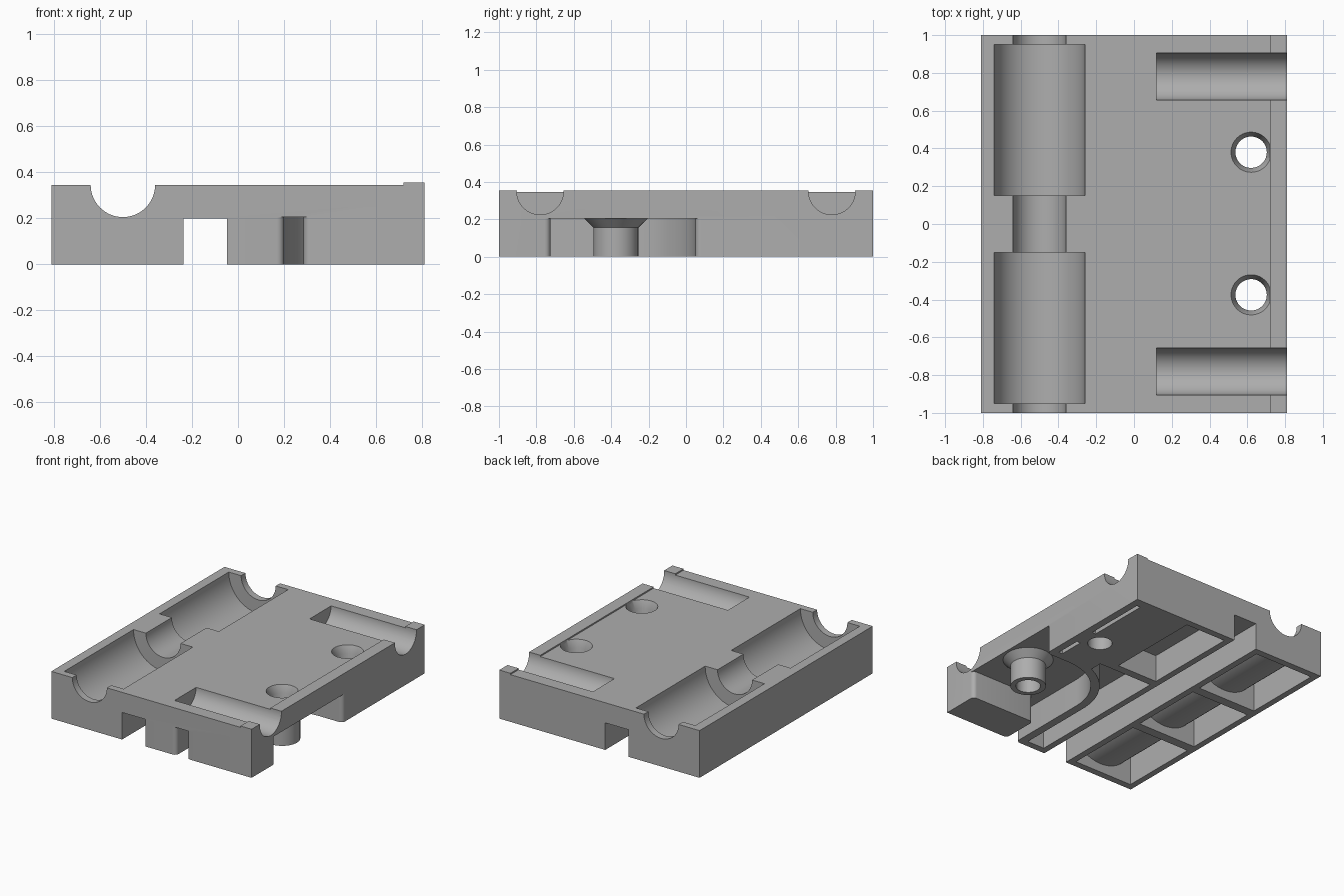
import bpy, bmesh, math
from mathutils import Matrix, Vector

if "Cube" in bpy.data.objects:
    bpy.data.objects.remove(bpy.data.objects["Cube"], do_unlink=True)

grey = bpy.data.materials.new("matte grey")
grey.use_nodes = True
colour = (0.42, 0.42, 0.42, 1)
grey.diffuse_color = colour
grey.node_tree.nodes["Principled BSDF"].inputs["Base Color"].default_value = colour

TOP = 0.345
HOLE_X, BOSS_Y, HOLE_Y = 0.62, -0.375, 0.38


def finish(bm, name):
    bmesh.ops.recalc_face_normals(bm, faces=bm.faces)
    mesh = bpy.data.meshes.new(name)
    bm.to_mesh(mesh)
    bm.free()
    obj = bpy.data.objects.new(name, mesh)
    bpy.context.collection.objects.link(obj)
    mesh.materials.append(grey)
    return obj


def prism(name, outline, z0, z1):
    bm = bmesh.new()
    face = bm.faces.new([bm.verts.new((x, y, z0)) for x, y in outline])
    new = bmesh.ops.extrude_face_region(bm, geom=[face])["geom"]
    bmesh.ops.translate(bm, vec=(0, 0, z1 - z0),
                        verts=[v for v in new if isinstance(v, bmesh.types.BMVert)])
    return finish(bm, name)


def box(name, x0, x1, y0, y1, z0, z1):
    return prism(name, [(x0, y0), (x1, y0), (x1, y1), (x0, y1)], z0, z1)


def rod(name, start, end, r0, r1=None):
    a, b = Vector(start), Vector(end)
    turn = (b - a).to_track_quat('Z', 'Y').to_matrix().to_4x4()
    bm = bmesh.new()
    bmesh.ops.create_cone(bm, cap_ends=True, segments=64, radius1=r0,
                          radius2=r0 if r1 is None else r1, depth=(b - a).length,
                          matrix=Matrix.Translation((a + b) / 2) @ turn)
    return finish(bm, name)


def arc(cx, cy, r, a0, a1, n=6):
    angles = [math.radians(a0 + (a1 - a0) * i / n) for i in range(n + 1)]
    return [(cx + r * math.cos(a), cy + r * math.sin(a)) for a in angles]


def combine(target, tool, operation='DIFFERENCE'):
    mod = target.modifiers.new("combine", 'BOOLEAN')
    mod.operation, mod.solver, mod.object = operation, 'EXACT', tool
    bpy.context.view_layer.objects.active = target
    bpy.ops.object.modifier_apply(modifier=mod.name)
    bpy.data.objects.remove(tool, do_unlink=True)


# Main block
body = box("carriage_plate", -0.81, 0.81, -1, 1, 0, TOP)

# Belt cavity: enters at the front, wraps the boss, leaves on the left side
R = 0.03
path = arc(0.17, -0.97, R, -90, 0)
path += arc(HOLE_X, -0.37, 0.42, 180, 90, 24)
path += arc(0.78, 0.08, R, -90, 0)
path += [(0.9, 0.08), (0.9, -0.755)]
path += arc(0.78, -0.755, R, 0, 90)
path += arc(0.315, -0.755, R, 90, 180)
path += arc(0.315, -0.97, R, 180, 270)
path += [(0.315, -1.1), (0.17, -1.1)]
combine(body, prism("belt_cavity", path, -0.1, 0.205))

# Boss with flared root
combine(body, rod("boss", (HOLE_X, BOSS_Y, 0), (HOLE_X, BOSS_Y, 0.25), 0.12), 'UNION')
combine(body, rod("boss_flare", (HOLE_X, BOSS_Y, 0.155), (HOLE_X, BOSS_Y, 0.215), 0.12, 0.18), 'UNION')

# Screw holes with countersinks
for y in (BOSS_Y, HOLE_Y):
    combine(body, rod("screw_hole", (HOLE_X, y, -0.1), (HOLE_X, y, 0.5), 0.083))
    combine(body, rod("countersink", (HOLE_X, y, 0.285), (HOLE_X, y, 0.365), 0.08, 0.115))

# Raised edge strip
combine(body, box("edge_strip", 0.72, 0.81, -1, 1, 0.28, 0.355), 'UNION')

# Rod seats
for y in (-0.78, 0.78):
    combine(body, rod("rod_seat", (0.12, y, 0.35), (0.95, y, 0.35), 0.125))

# Bearing channel and its two wide seats
combine(body, rod("channel", (-0.5, -1.1, TOP), (-0.5, 1.1, TOP), 0.14))
for s in (-1, 1):
    combine(body, rod("bearing_seat", (-0.5, s * 0.15, TOP), (-0.5, s * 0.95, TOP), 0.24))

# Straight slot through the underside
combine(body, box("belt_slot", -0.237, -0.047, -1.1, 1.1, -0.1, 0.198))

# Hollow cells below the channel, leaving a curved shell
for y0, y1 in ((-0.95, -0.35), (-0.28, 0.28), (0.35, 0.95)):
    cell = box("cell", -0.765, -0.285, y0, y1, -0.1, 0.29)
    combine(cell, rod("shell", (-0.5, -1.2, TOP), (-0.5, 1.2, TOP), 0.28))
    combine(body, cell)

# Hollow pockets beside the belt cavity
combine(body, box("back_pocket", 0, 0.33, 0.23, 0.95, -0.1, 0.2))
pocket = [(0, -0.95), (0.14, -0.95)] + arc(HOLE_X, -0.37, 0.48, 180, 112, 18)
pocket += [(pocket[-1][0], 0.17), (0, 0.17)]
combine(body, prism("curved_pocket", pocket, -0.1, 0.2))

# Narrow slits near the edge
for y0, y1 in ((0.11, 0.3), (0.46, 0.93)):
    combine(body, box("slit", 0.725, 0.755, y0, y1, -0.1, 0.2))

bpy.ops.object.select_all(action='DESELECT')
body.select_set(True)
bpy.context.view_layer.objects.active = body
bpy.ops.object.shade_smooth_by_angle(angle=math.radians(30))
